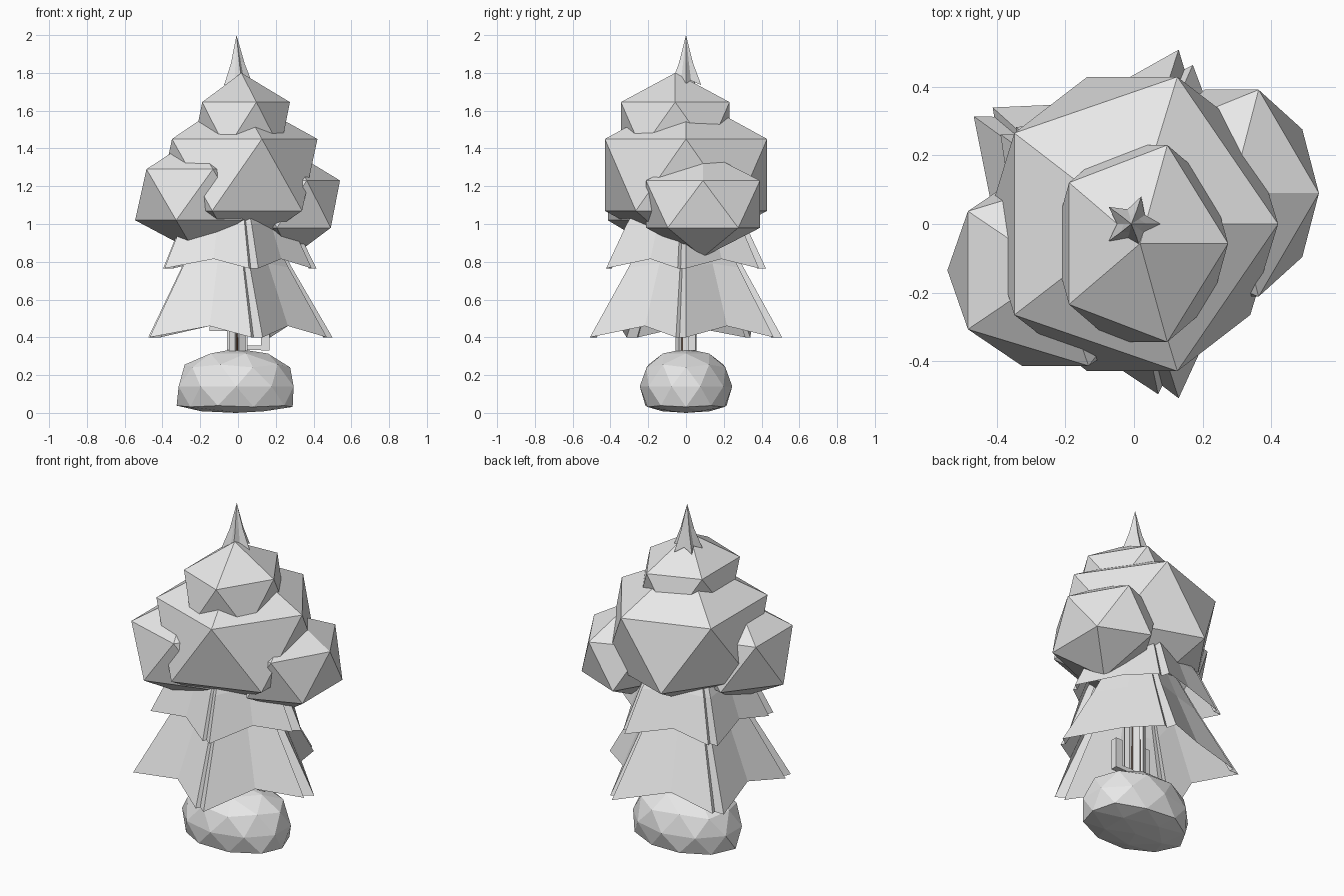
import bpy, bmesh
from math import sin, cos, radians, tau

cube = bpy.data.objects.get("Cube")
if cube:
    bpy.data.objects.remove(cube)


def material(name, color):
    m = bpy.data.materials.new(name)
    m.use_nodes = True
    m.diffuse_color = color
    m.node_tree.nodes["Principled BSDF"].inputs["Base Color"].default_value = color
    return m


GREY = material("pale grey", (0.8, 0.8, 0.8, 1))
BROWN = material("bark brown", (0.12, 0.05, 0.025, 1))


def add_object(name, bm, mat=GREY):
    bmesh.ops.recalc_face_normals(bm, faces=bm.faces)
    mesh = bpy.data.meshes.new(name)
    bm.to_mesh(mesh)
    bm.free()
    mesh.materials.append(mat)
    obj = bpy.data.objects.new(name, mesh)
    bpy.context.collection.objects.link(obj)
    return obj


def blob(name, center, radii):
    """Faceted leaf clump: a stretched icosahedron."""
    bm = bmesh.new()
    bmesh.ops.create_icosphere(bm, subdivisions=1, radius=1)
    bmesh.ops.scale(bm, vec=radii, verts=bm.verts)
    bmesh.ops.translate(bm, vec=center, verts=bm.verts)
    return add_object(name, bm)


def star_skirt(name, rings, cx=0, apex=None, pleat=True):
    """Five-pointed skirt; each ring is (tip radius, tip z, valley radius, valley z)."""
    bm = bmesh.new()
    loops = []
    for tip, tip_z, valley, valley_z in rings:
        loop = []
        for i in range(5):
            points = [(-36, valley, valley_z), (0, tip, tip_z)]
            if pleat:  # narrow double fold beside each tip
                points[1:1] = [(-6, tip * 0.95, tip_z), (-4, tip * 0.91, tip_z)]
            for angle, r, z in points:
                a = radians(72 * i + angle)
                loop.append(bm.verts.new((cx + r * cos(a), r * sin(a), z)))
        loops.append(loop)
    n = len(loops[0])
    for low, high in zip(loops, loops[1:]):
        for i in range(n):
            j = (i + 1) % n
            bm.faces.new((low[i], low[j], high[j], high[i]))
    if apex:
        top = bm.verts.new(apex)
        for i in range(n):
            bm.faces.new((loops[-1][i], loops[-1][(i + 1) % n], top))
    return add_object(name, bm)


def box(name, center, size, mat=GREY):
    bm = bmesh.new()
    bmesh.ops.create_cube(bm, size=1)
    bmesh.ops.scale(bm, vec=size, verts=bm.verts)
    bmesh.ops.translate(bm, vec=center, verts=bm.verts)
    return add_object(name, bm, mat)


# Leaf clumps
blob("main_foliage", (-0.005, 0, 1.26), (0.476, 0.505, 0.425))
blob("top_foliage", (0.018, -0.057, 1.52), (0.287, 0.338, 0.28))
blob("right_foliage", (-0.23, -0.135, 1.155), (0.352, 0.328, 0.302))
blob("left_foliage", (0.285, 0.09, 1.105), (0.285, 0.355, 0.28))

# Pointed skirts and spire
star_skirt("lower_skirt", [(0.535, 0.4, 0.37, 0.46),
                           (0.32, 0.77, 0.24, 0.79),
                           (0.17, 1.05, 0.14, 1.05)], cx=-0.035)
star_skirt("upper_skirt", [(0.445, 0.765, 0.32, 0.815),
                           (0.33, 1.0, 0.25, 1.01),
                           (0.2, 1.2, 0.16, 1.2)], cx=-0.03)
star_skirt("spire", [(0.085, 1.735, 0.045, 1.76),
                     (0.04, 1.85, 0.025, 1.86)], cx=-0.005,
           apex=(-0.008, 0, 2.0), pleat=False)

# Base boulder: icosphere with a flattened underside
bm = bmesh.new()
bmesh.ops.create_icosphere(bm, subdivisions=2, radius=1)
for v in bm.verts:
    below = v.co.z < 0
    spread = 1.1 if below else 1
    v.co.x = v.co.x * 0.32 * spread - 0.01
    v.co.y *= 0.245 * (1.03 if below else 1)
    if below:
        v.co.z = 0.14 - 0.14 * abs(v.co.z) ** 0.4
    else:
        v.co.z = 0.14 + 0.2 * v.co.z ** 0.85
add_object("boulder", bm)

# Trunk: brown core wrapped in grey bark staves
bm = bmesh.new()
bmesh.ops.create_cone(bm, cap_ends=True, segments=8, radius1=0.047, radius2=0.04, depth=0.64)
bmesh.ops.translate(bm, vec=(-0.005, 0, 0.62), verts=bm.verts)
add_object("trunk_core", bm, BROWN)
for i in range(6):
    a = tau * i / 6
    stave = box("bark_stave", (0, 0, 0), (0.022, 0.038, 0.64))
    stave.location = (-0.005 + 0.043 * cos(a), 0.043 * sin(a), 0.62)
    stave.rotation_euler.z = a

# Short side branches turning upward
box("left_branch", (0.09, 0.03, 0.345), (0.13, 0.03, 0.025))
box("left_branch_post", (0.145, 0.03, 0.42), (0.045, 0.04, 0.18))
box("right_branch", (-0.09, -0.06, 0.445), (0.12, 0.03, 0.025))
box("right_branch_post", (-0.125, -0.06, 0.51), (0.045, 0.04, 0.15))
